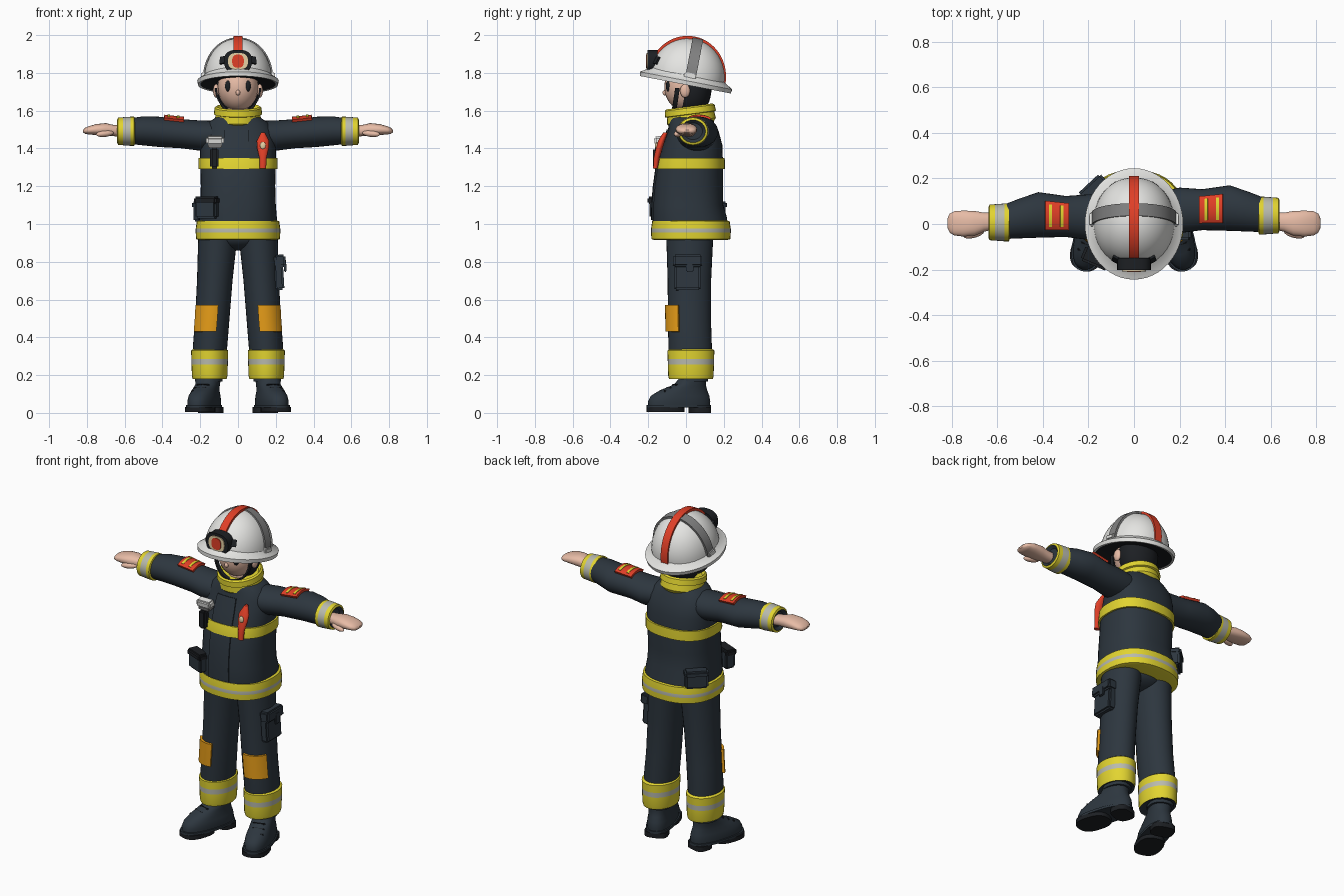
import bpy, bmesh, math
from mathutils import Matrix, Vector, Euler

if "Cube" in bpy.data.objects:
    bpy.data.objects.remove(bpy.data.objects["Cube"])

COLOURS = {
    "navy": (.026, .037, .049), "black": (.012, .014, .017), "yellow": (.76, .66, .03),
    "stripe_grey": (.48, .49, .42), "white": (.78, .78, .76), "strap_grey": (.22, .22, .22),
    "red": (.75, .05, .02), "orange": (.85, .36, .01), "skin": (.8, .5, .38), "cream": (.85, .68, .4),
}
MATS = {}
for label, rgb in COLOURS.items():
    m = bpy.data.materials.new(label)
    m.use_nodes = True
    m.diffuse_color = (*rgb, 1)
    bsdf = next(n for n in m.node_tree.nodes if n.type == "BSDF_PRINCIPLED")
    bsdf.inputs["Base Color"].default_value = (*rgb, 1)
    bsdf.inputs["Roughness"].default_value = .7
    MATS[label] = m


def finish(bm, name, mats, matrix=None, angle=40):
    """Turn a bmesh into a shaded object."""
    if matrix:
        bmesh.ops.transform(bm, matrix=matrix, verts=bm.verts)
    bmesh.ops.recalc_face_normals(bm, faces=bm.faces)
    mesh = bpy.data.meshes.new(name)
    bm.to_mesh(mesh)
    bm.free()
    for mat in mats:
        mesh.materials.append(MATS[mat])
    ob = bpy.data.objects.new(name, mesh)
    bpy.context.collection.objects.link(ob)
    bpy.ops.object.select_all(action="DESELECT")
    ob.select_set(True)
    bpy.context.view_layer.objects.active = ob
    bpy.ops.object.shade_smooth_by_angle(angle=math.radians(angle))
    return ob


def loft(name, rows, mat, axis="z", n=32, arc=None, p=2, s=1, thick=.01, bands=None, matrix=None):
    """Skin superellipse rings (u, centre a, centre b, radius a, radius b) along an axis."""
    bm = bmesh.new()
    a0, a1 = arc or (0, 360)
    count = n + 1 if arc else n
    rings = []
    for u, ca, cb, ra, rb in rows:
        ring = []
        for i in range(count):
            t = math.radians(a0 + (a1 - a0) * i / n)
            c, d = math.cos(t), math.sin(t)
            a = ca + ra * math.copysign(abs(c) ** (2 / p), c)
            b = cb + rb * math.copysign(abs(d) ** (2 / p), d)
            co = {"z": (a, b, u), "x": (u, a, b), "y": (a, u, b)}[axis]
            ring.append(bm.verts.new((co[0] * s, co[1], co[2])))
        rings.append(ring)
    mats = list(dict.fromkeys(bands or [mat]))
    for k, (low, high) in enumerate(zip(rings, rings[1:])):
        for i in range(n):
            j = (i + 1) % count
            f = bm.faces.new((low[i], low[j], high[j], high[i]))
            f.material_index = mats.index(bands[k]) if bands else 0
    if arc:
        bmesh.ops.recalc_face_normals(bm, faces=bm.faces)
        bmesh.ops.solidify(bm, geom=bm.faces[:], thickness=thick)
    else:
        bm.faces.new(rings[0])
        bm.faces.new(rings[-1]).material_index = mats.index(bands[-1]) if bands else 0
    return finish(bm, name, mats, matrix)


def cut(rows, stations, grow):
    """Sample a loft's rings at other stations, slightly enlarged."""
    out = []
    for u in stations:
        for r, q in zip(rows, rows[1:]):
            if min(r[0], q[0]) <= u <= max(r[0], q[0]):
                t = (u - r[0]) / (q[0] - r[0])
                v = [x + (y - x) * t for x, y in zip(r, q)]
                out.append((u, v[1], v[2], v[3] + grow, v[4] + grow))
                break
    return out


def place(loc, size=(1, 1, 1), rot=(0, 0, 0)):
    return Matrix.LocRotScale(Vector(loc), Euler(rot), Vector(size))


def box(name, loc, size, mat, rot=(0, 0, 0), bevel=.01):
    bm = bmesh.new()
    bmesh.ops.create_cube(bm, size=1, matrix=place((0, 0, 0), size))
    bmesh.ops.bevel(bm, geom=bm.edges[:], offset=bevel, segments=2, affect="EDGES", clamp_overlap=True)
    return finish(bm, name, [mat], place(loc, rot=rot))


def ball(name, loc, radii, mat, rot=(0, 0, 0)):
    bm = bmesh.new()
    bmesh.ops.create_uvsphere(bm, u_segments=28, v_segments=18, radius=1)
    return finish(bm, name, [mat], place(loc, radii, rot), 80)


def strip(name, points, width, mat, thick, matrix=None):
    """Flat band following a path."""
    bm = bmesh.new()
    w = Vector(width) / 2
    pairs = [(bm.verts.new(Vector(q) - w), bm.verts.new(Vector(q) + w)) for q in points]
    for (a, b), (c, d) in zip(pairs, pairs[1:]):
        bm.faces.new((a, b, d, c))
    bmesh.ops.recalc_face_normals(bm, faces=bm.faces)
    bmesh.ops.solidify(bm, geom=bm.faces[:], thickness=thick)
    return finish(bm, name, [mat], matrix)


# Jacket body with placket, chest band and hem
jacket = [(.94, 0, .025, .2, .195), (1.03, 0, .02, .206, .198), (1.1, 0, .01, .2, .187),
          (1.2, 0, .014, .197, .183), (1.32, 0, .022, .2, .174), (1.42, 0, .035, .2, .157),
          (1.49, 0, .038, .19, .135), (1.535, 0, .03, .16, .12), (1.57, 0, .025, .11, .11)]
loft("jacket", jacket, "navy", p=2.4, n=40)
loft("placket", cut(jacket, [1.02, 1.1, 1.2, 1.32, 1.42, 1.5], .007), "navy", p=2.4, n=8, arc=(-108, -77))
loft("chest_band", cut(jacket, [1.29, 1.32, 1.35], .01), "yellow", p=2.4, n=40)
hem = [(z, 0, .026, r, r - .013) for z, r in
       ((.915, .205), (.92, .222), (.955, .224), (.975, .224), (1.015, .218), (1.02, .2))]
loft("jacket_hem", hem, "yellow", p=2.3, n=40,
     bands=["yellow", "yellow", "stripe_grey", "yellow", "yellow"])

# Folded collar
lean = place((0, .025, 1.575), rot=(.13, 0, 0))
collar = [(-.05, 0, 0, .11, .115), (-.03, 0, 0, .124, .13), (.005, 0, 0, .118, .126), (.008, 0, 0, .128, .136),
          (.04, 0, 0, .124, .133), (.048, 0, 0, .114, .123), (.03, 0, 0, .1, .108)]
loft("collar", collar, "yellow", matrix=lean)

# Arms, cuffs, shoulder patches and hands
for s, side in ((1, "left"), (-1, "right")):
    dy = .015 * s
    arm = [(.06, .03, 1.47, .1, .075), (.2, .045 + dy, 1.468, .1, .08), (.3, .048 + dy, 1.478, .09, .077),
           (.42, .055 + dy, 1.488, .1, .08), (.5, .04 + dy, 1.493, .088, .077), (.57, .025 + dy, 1.492, .076, .068)]
    loft(side + "_sleeve", arm, "navy", "x", s=s)
    cuff = [(x, .022 + dy, 1.491, r, r - .006) for x, r in
            ((.545, .07), (.55, .083), (.57, .083), (.61, .08), (.635, .078), (.64, .066), (.625, .05))]
    loft(side + "_cuff", cuff, "yellow", "x", s=s,
         bands=["yellow", "yellow", "stripe_grey", "yellow", "yellow", "navy"])
    loft(side + "_shoulder_patch", cut(arm, [.285, .3, .345, .39], .014), "red", "x", n=10, arc=(55, 125), s=s, thick=.014)
    for x in (.31, .36):
        loft(side + "_patch_bar", cut(arm, [x, x + .014], .017), "yellow", "x", n=8, arc=(64, 116), s=s, thick=.008)
    palm = [(.6, .015, 1.49, .035, .03), (.66, .008, 1.495, .042, .03), (.7, .003, 1.5, .054, .034),
            (.75, .002, 1.5, .057, .029), (.79, .003, 1.496, .053, .022), (.81, .004, 1.493, .042, .016),
            (.82, .004, 1.492, .02, .006)]
    loft(side + "_hand", palm, "skin", "x", s=s, p=2.3)
    ball(side + "_thumb", (.705 * s, -.042, 1.478), (.048, .019, .017), "skin", (0, .1 * s, -.25 * s))

    # Trouser leg, reflective hem and knee patch
    leg = [(.2, .15, .025, .08, .11), (.35, .148, .022, .091, .115), (.5, .136, .018, .091, .114),
           (.7, .123, .018, .094, .115), (.95, .106, .02, .104, .125)]
    leg_name = side + "_trouser_leg"
    loft(leg_name, leg, "navy", s=s)
    band = [(z, .15, .026, r, r + .026) for z, r in
            ((.19, .075), (.18, .09), (.195, .094), (.255, .096), (.285, .097), (.33, .098), (.338, .088))]
    loft(side + "_trouser_hem", band, "yellow", s=s,
         bands=["navy", "yellow", "yellow", "stripe_grey", "yellow", "yellow"])
    loft(side + "_knee_patch", cut(leg, [.43, .45, .5, .55, .57], .014), "orange", n=12, arc=(-105, -28), s=s, thick=.016)

    # Boot turned outwards, with separate sole and heel
    turn = place((.155 * s, .04, 0), rot=(0, 0, .3 * s))
    upper = [(.03, 0, -.08, .07, .168), (.06, 0, -.08, .073, .17), (.09, 0, -.075, .069, .16),
             (.12, 0, -.055, .062, .128), (.15, 0, -.02, .061, .085), (.19, 0, 0, .064, .07), (.24, 0, 0, .064, .07)]
    loft(side + "_boot", upper, "navy", p=2.3, matrix=turn)
    loft(side + "_boot_cuff", [(z, 0, 0, .071, .077) for z in (.165, .185)], "navy", p=2.3, matrix=turn)
    loft(side + "_welt", [(z, 0, -.082, .078, .176) for z in (.028, .042)], "navy", p=2.4, matrix=turn)
    loft(side + "_sole", [(z, 0, -.155, .074, .1) for z in (.005, .03)], "black", p=2.6, matrix=turn)
    loft(side + "_heel", [(z, 0, .035, .066, .055) for z in (0, .03)], "black", p=3, matrix=turn)
    for k in range(3):
        box(side + "_lace", (.155 * s + (.03 + .015 * k) * s, -.06 - .03 * k, .148 - .017 * k),
            (.07, .012, .012), "black", (.5, 0, .3 * s), .004)

ball("seat", (0, .02, .93), (.17, .12, .07), "navy")

# Thigh pocket and belt pouches
box("thigh_pocket", (.216, .008, .735), (.05, .14, .17), "navy", (0, -.06, 0))
box("thigh_pocket_flap", (.222, .008, .805), (.06, .155, .065), "navy", (0, -.06, 0))
box("thigh_pocket_tab", (.249, .02, .78), (.014, .04, .07), "navy", (0, -.06, 0), .005)
box("front_pouch", (-.162, -.145, 1.085), (.12, .065, .11), "navy", (0, 0, -.4))
box("front_pouch_flap", (-.164, -.15, 1.125), (.13, .072, .04), "black", (0, 0, -.4))
box("rear_pouch", (-.175, .15, 1.065), (.13, .06, .105), "navy", (0, 0, .75))
box("rear_pouch_flap", (-.177, .153, 1.1), (.135, .068, .04), "navy", (0, 0, .75))

# Chest lamp, radio and red tool
box("lamp", (-.122, -.14, 1.443), (.095, .055, .045), "white", (.15, 0, 0))
box("lamp_base", (-.122, -.135, 1.417), (.075, .05, .025), "strap_grey", (.15, 0, 0), .005)
box("radio", (-.125, -.152, 1.35), (.045, .045, .11), "black")
tool = [(1.295, .132, -.162, .017, .012), (1.35, .132, -.155, .019, .016), (1.4, .132, -.142, .031, .018),
        (1.44, .132, -.13, .033, .018), (1.485, .132, -.108, .01, .012)]
loft("red_tool", tool, "red", n=16)
ball("tool_button", (.132, -.156, 1.415), (.015, .008, .02), "cream")

# Head, hood, ears, eyes and chin strap
ball("head", (0, 0, 1.725), (.107, .115, .128), "skin")
ball("hood", (0, .035, 1.72), (.116, .1, .15), "black")
loft("neck", [(z, 0, .025, .065, .07) for z in (1.5, 1.66)], "skin")
ball("nose", (0, -.112, 1.695), (.012, .012, .014), "skin")
for s, side in ((1, "left"), (-1, "right")):
    ball(side + "_ear", (.116 * s, -.005, 1.705), (.016, .026, .036), "skin")
    ball(side + "_eye", (.053 * s, -.094, 1.73), (.016, .012, .029), "black", (0, 0, .45 * s))
    box(side + "_brow", (.055 * s, -.097, 1.778), (.045, .014, .01), "black", (0, .1 * s, .45 * s), .003)
strap = [(.122 * math.cos(t), -.045 + .02 * math.sin(t), 1.72 + .137 * math.sin(t))
         for t in (-math.pi * k / 20 for k in range(21))]
strip("chin_strap", strap, (0, .024, 0), "black", .01)

# Helmet shell and brim, tipped back
tip = place((0, 0, 1.757), rot=(-.19, 0, 0))
angles = [math.pi / 2 * k / 12 for k in range(12)] + [math.pi / 2 - .03]
dome = [(.015 + .212 * math.sin(t), 0, .002, .178 * math.cos(t), .2 * math.cos(t)) for t in angles]
loft("helmet_dome", dome, "white", n=40, p=2.1)
bpy.context.object.matrix_world = tip
brim = [(0, 0, 0, .15, .17), (-.018, 0, 0, .2, .233), (-.02, 0, 0, .212, .245), (.002, 0, 0, .216, .249),
        (.008, 0, 0, .208, .24), (.03, 0, 0, .178, .203), (.05, 0, 0, .168, .19)]
loft("helmet_brim", brim, "white", n=48, matrix=tip, bands=["black"] + ["white"] * 5)

# Centre rib and cross strap
sweep = [math.pi * k / 28 for k in range(29)]
rib = [(0, .208 * math.cos(t), .018 + .222 * math.sin(t)) for t in sweep]
strip("helmet_rib", rib, (.046, 0, 0), "red", .018, tip)
cross = [(.185 * math.cos(t), .02, .02 + .214 * math.sin(t)) for t in sweep]
strip("cross_strap", cross, (0, .056, 0), "strap_grey", .012, tip)
for s, side in ((1, "left"), (-1, "right")):
    box(side + "_strap_clip", (.185 * s, .02, 1.785), (.02, .06, .03), "white", (-.19, 0, 0), .006)

# Front badge
for label, y, a, b, colour in (("badge_plate", -.203, .074, .06, "black"), ("badge_field", -.208, .053, .044, "cream"),
                               ("badge_disc", -.212, .031, .035, "red")):
    loft(label, [(-.15, 0, 1.862, a, b), (y, 0, 1.862, a, b)], colour, "y", p=2.6)
loft("badge_mount", cut(dome, [.06, .08, .1], .014), "black", n=14, arc=(-122, -58), thick=.015, matrix=tip)
